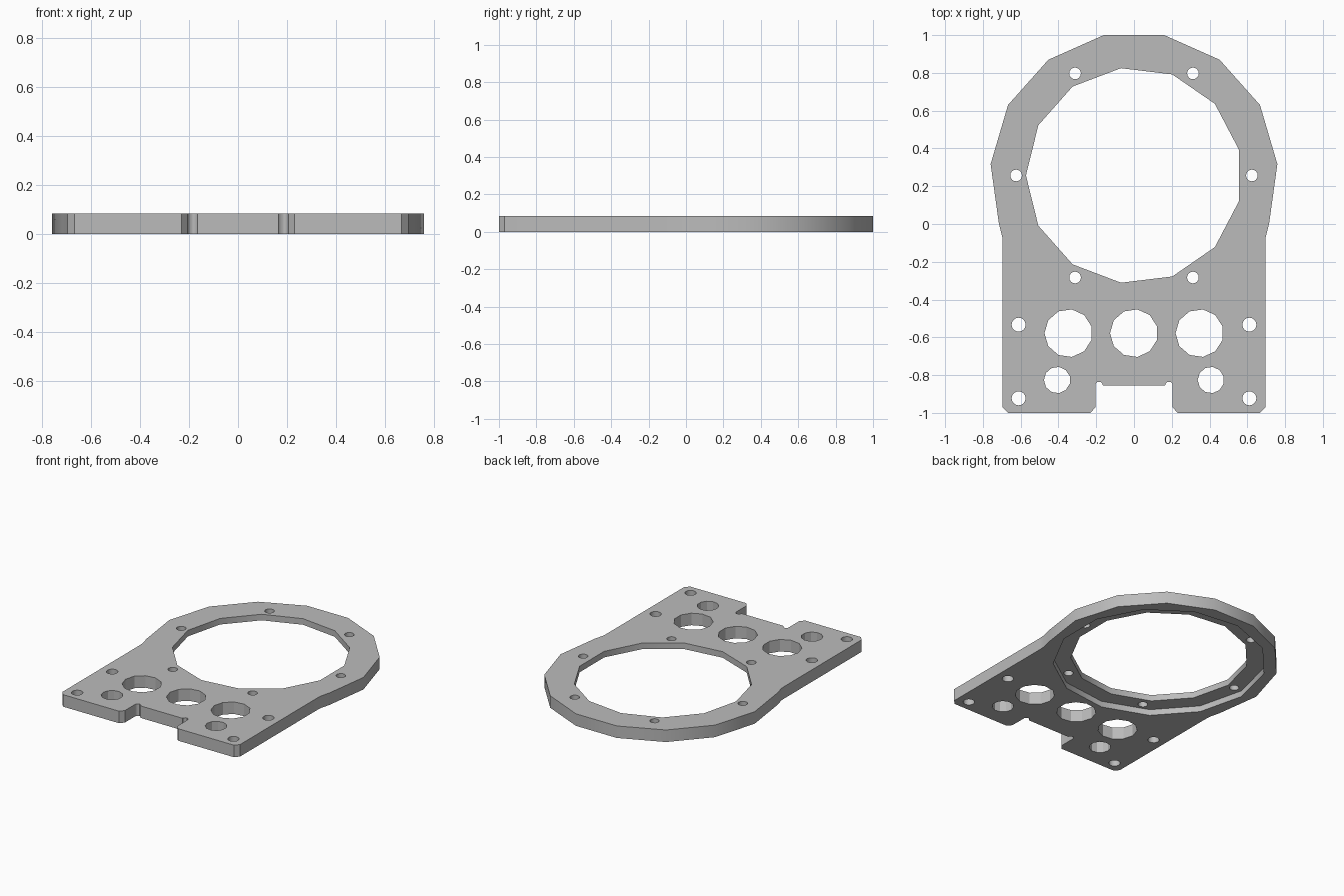
import bpy
import bmesh
from math import pi, cos, sin, radians

if "Cube" in bpy.data.objects:
    bpy.data.objects.remove(bpy.data.objects["Cube"])

THICK = 0.085
RECESS = 0.042
RING_Y = 0.257

grey = bpy.data.materials.new("plain grey")
grey.use_nodes = True
colour = (0.5, 0.5, 0.5, 1)
grey.diffuse_color = colour
grey.node_tree.nodes["Principled BSDF"].inputs["Base Color"].default_value = colour


def polygon(x, y, radius, sides):
    """Regular polygon with its first corner on the -x side."""
    return [(x - radius * cos(2 * pi * i / sides), y + radius * sin(2 * pi * i / sides))
            for i in range(sides)]


def prisms(name, outlines, low, high):
    """One object holding an upright prism for each outline."""
    bm = bmesh.new()
    for points in outlines:
        face = bm.faces.new([bm.verts.new((x, y, low)) for x, y in points])
        grown = bmesh.ops.extrude_face_region(bm, geom=[face])["geom"]
        verts = [g for g in grown if isinstance(g, bmesh.types.BMVert)]
        bmesh.ops.translate(bm, verts=verts, vec=(0, 0, high - low))
    bmesh.ops.recalc_face_normals(bm, faces=bm.faces)
    mesh = bpy.data.meshes.new(name)
    bm.to_mesh(mesh)
    bm.free()
    obj = bpy.data.objects.new(name, mesh)
    bpy.context.collection.objects.link(obj)
    return obj


# Half outline: faceted ring, straight flank, chamfered foot, relieved notch
half = [(0.16, 1), (0.453, 0.87), (0.667, 0.63), (0.759, 0.317),
        (0.715, 0), (0.697, -0.07), (0.695, -0.11),
        (0.695, -0.97), (0.667, -1), (0.23, -1), (0.205, -0.97)]
half += [(0.185 + 0.02 * cos(a), -0.855 + 0.02 * sin(a))
         for a in (radians(30 * i) for i in range(7))]
outline = half + [(-x, y) for x, y in reversed(half)]
plate = prisms("mounting_plate", [outline], 0, THICK)
plate.data.materials.append(grey)

# Through holes: ring opening, ring screws, three large ports, side ports, corner screws
holes = [polygon(0, RING_Y, 0.572, 13)]
for i in range(6):
    a = i * pi / 3
    holes.append(polygon(0.624 * cos(a), RING_Y + 0.624 * sin(a), 0.031, 16))
for x in (-0.347, 0, 0.347):
    holes.append(polygon(x, -0.578, 0.127, 11))
for side in (-1, 1):
    holes.append(polygon(side * 0.407, -0.826, 0.07, 11))
    for y in (-0.533, -0.923):
        holes.append(polygon(side * 0.611, y, 0.037, 16))

# Shallow seat around the opening on the underside, then the holes
cutters = [prisms("seat_cutter", [polygon(0, RING_Y, 0.685, 13)], -0.1, RECESS),
           prisms("hole_cutter", holes, -0.1, THICK + 0.1)]
bpy.ops.object.select_all(action="DESELECT")
plate.select_set(True)
bpy.context.view_layer.objects.active = plate
for cutter in cutters:
    cutter.hide_render = True
    cut = plate.modifiers.new(cutter.name, "BOOLEAN")
    cut.operation = "DIFFERENCE"
    cut.solver = "EXACT"
    cut.object = cutter
    bpy.ops.object.modifier_apply(modifier=cut.name)
    bpy.data.objects.remove(cutter)

bpy.ops.object.shade_smooth_by_angle(angle=radians(30))
